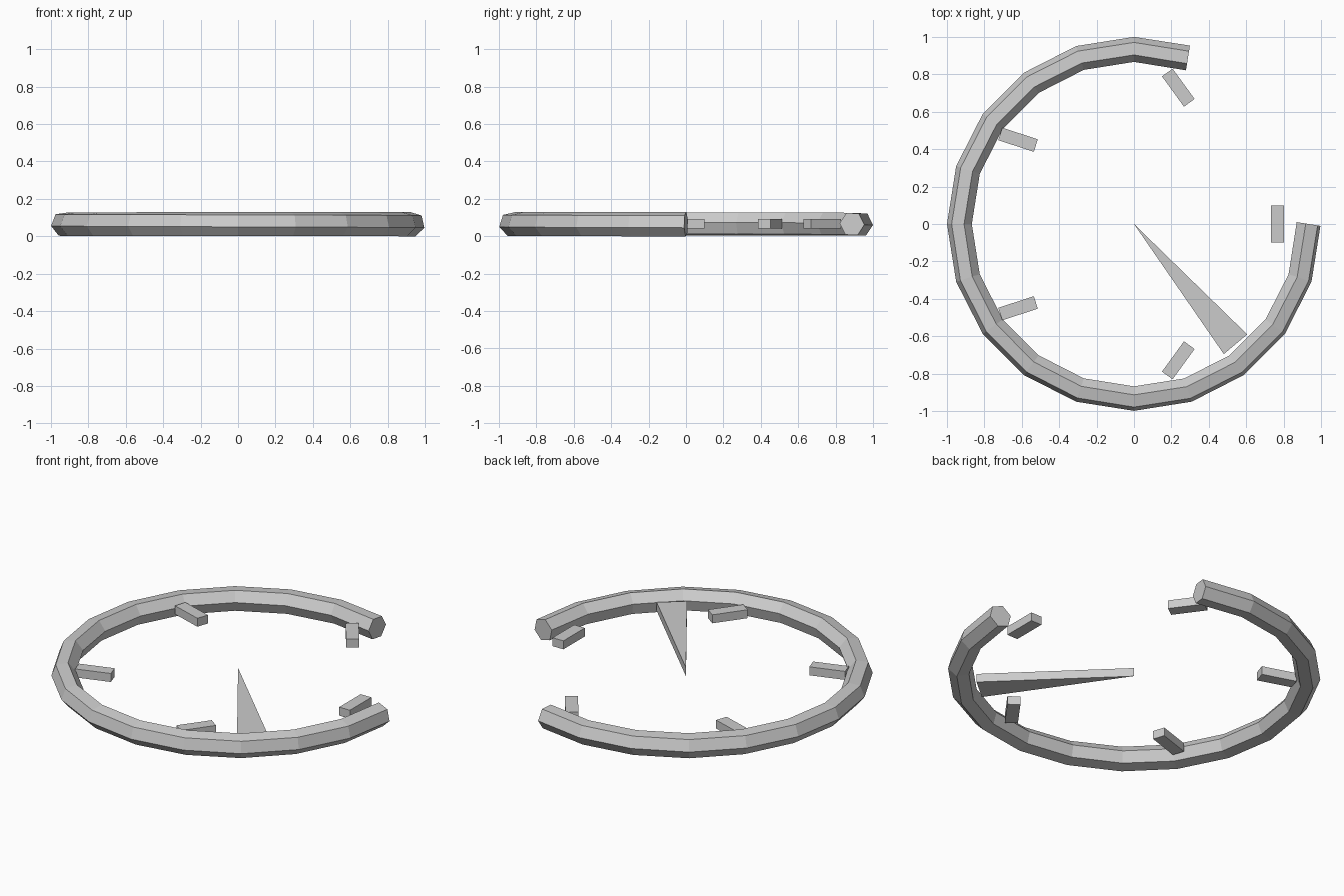
import bpy
import bmesh
from math import sin, cos, radians
from mathutils import Matrix, Vector

cube = bpy.data.objects.get("Cube")
if cube:
    bpy.data.objects.remove(cube, do_unlink=True)

grey = bpy.data.materials.new("light_grey")
grey.use_nodes = True
colour = (0.6, 0.6, 0.6, 1)
grey.diffuse_color = colour
grey.node_tree.nodes["Principled BSDF"].inputs["Base Color"].default_value = colour

MID_Z = 0.065
THICK = 0.05


def finish(bm, name):
    bmesh.ops.recalc_face_normals(bm, faces=bm.faces)
    mesh = bpy.data.meshes.new(name)
    bm.to_mesh(mesh)
    bm.free()
    mesh.materials.append(grey)
    obj = bpy.data.objects.new(name, mesh)
    bpy.context.collection.objects.link(obj)
    return obj


# Open ring: a slightly twisting hexagonal tube swept clockwise from +x
SEGMENTS, SIDES = 16, 6
STEP = 18
RADIUS, TUBE = 0.933, 0.067
bm = bmesh.new()
rings = []
for i in range(SEGMENTS + 1):
    angle = -STEP * i
    # End sections stand square to their own segment
    facing = angle + (-STEP / 2 if i == 0 else STEP / 2 if i == SEGMENTS else 0)
    centre = Vector((cos(radians(angle)), sin(radians(angle)), 0)) * RADIUS
    out = Vector((cos(radians(facing)), sin(radians(facing)), 0))
    twist = -17 + 14 * i / SEGMENTS
    ring = []
    for k in range(SIDES):
        a = radians(twist + 360 * k / SIDES)
        p = centre + out * (TUBE * cos(a))
        ring.append(bm.verts.new((p.x, p.y, MID_Z + TUBE * sin(a))))
    rings.append(ring)
for a, b in zip(rings, rings[1:]):
    for k in range(SIDES):
        n = (k + 1) % SIDES
        bm.faces.new((a[k], a[n], b[n], b[k]))
bm.faces.new(rings[0])
bm.faces.new(rings[-1])
finish(bm, "open_ring")

# Five marker blocks, each turned by half of its angle around the ring
for i in range(5):
    bm = bmesh.new()
    bmesh.ops.create_cube(bm, size=1, matrix=Matrix.Diagonal((0.07, 0.2, THICK, 1)))
    block = finish(bm, f"marker_{i + 1}")
    a = radians(72 * i)
    block.location = (0.766 * cos(a), 0.766 * sin(a), MID_Z + 0.002)
    block.rotation_euler.z = a / 2

# Pointer: a triangular prism widening from the centre
bm = bmesh.new()
outline = [(0, 0), (0.48, -0.695), (0.605, -0.59)]
base = bm.faces.new([bm.verts.new((x, y, MID_Z - THICK / 2)) for x, y in outline])
top = bmesh.ops.extrude_face_region(bm, geom=[base])["geom"]
bmesh.ops.translate(bm, vec=(0, 0, THICK),
                    verts=[g for g in top if isinstance(g, bmesh.types.BMVert)])
finish(bm, "pointer")
